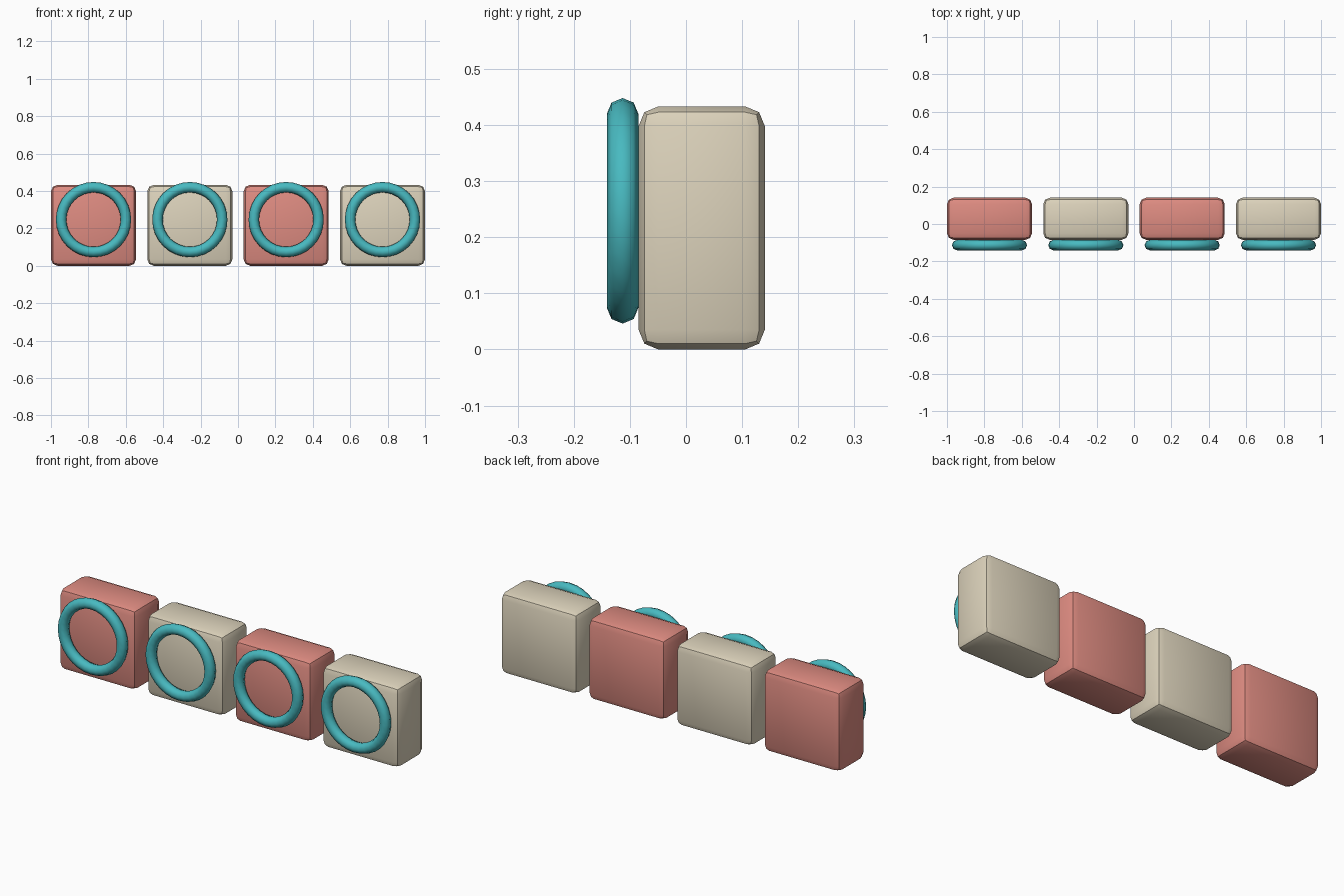
import bpy
import math

cube = bpy.data.objects.get("Cube")
if cube:
    bpy.data.objects.remove(cube, do_unlink=True)


def material(name, rgb):
    mat = bpy.data.materials.new(name)
    mat.use_nodes = True
    color = (*rgb, 1.0)
    mat.diffuse_color = color
    mat.node_tree.nodes["Principled BSDF"].inputs["Base Color"].default_value = color
    return mat


coral = material("coral", (0.73, 0.26, 0.22))
cream = material("cream", (0.72, 0.65, 0.50))
teal = material("teal", (0.065, 0.49, 0.53))

COUNT = 4
SPACING = 0.515
WIDTH, DEPTH, HEIGHT = 0.455, 0.225, 0.433
BLOCK_Y = 0.028


def add_block(x, mat, number):
    """Rounded block standing on the floor."""
    bpy.ops.mesh.primitive_cube_add(size=1, location=(x, BLOCK_Y, HEIGHT / 2))
    block = bpy.context.object
    block.name = f"block_{number}"
    block.scale = (WIDTH, DEPTH, HEIGHT)
    bpy.ops.object.transform_apply(location=False, rotation=False, scale=True)
    bevel = block.modifiers.new("rounded_edges", 'BEVEL')
    bevel.width = 0.035
    bevel.segments = 2
    bpy.ops.object.modifier_apply(modifier=bevel.name)
    bpy.ops.object.shade_smooth_by_angle(angle=math.radians(40))
    block.data.materials.append(mat)


def add_ring(x, number):
    """Ring resting against the front of a block."""
    bpy.ops.mesh.primitive_torus_add(
        location=(x, -0.113, 0.247), rotation=(math.pi / 2, 0, 0),
        major_radius=0.173, minor_radius=0.028,
        major_segments=32, minor_segments=8)
    ring = bpy.context.object
    ring.name = f"ring_{number}"
    bpy.ops.object.shade_smooth()
    ring.data.materials.append(teal)


# Row of blocks in alternating colours, each with a ring
for i in range(COUNT):
    x = (i - (COUNT - 1) / 2) * SPACING
    add_block(x, coral if i % 2 == 0 else cream, i + 1)
    add_ring(x, i + 1)
